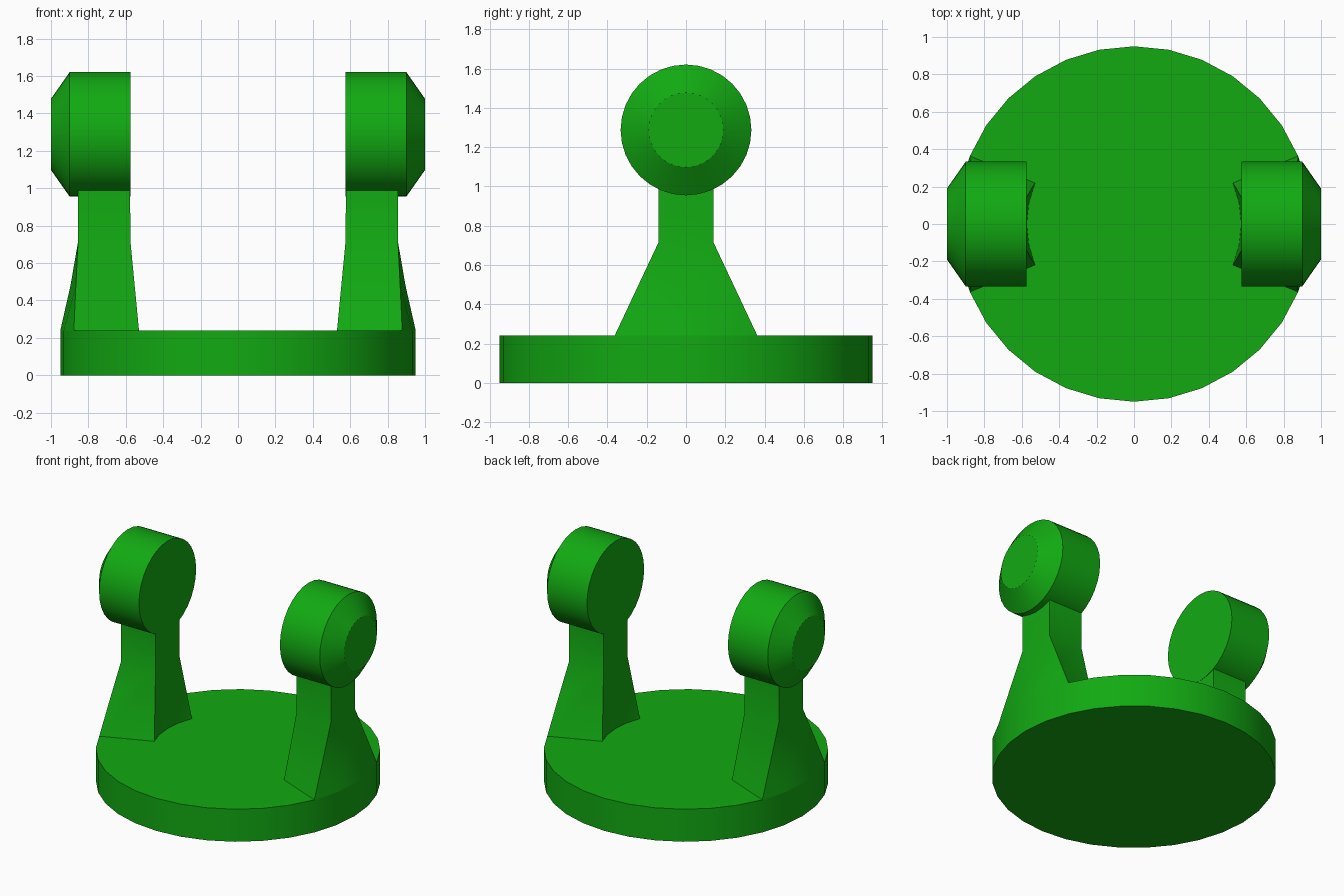
import bpy, bmesh
from math import sin, cos, pi, radians

if "Cube" in bpy.data.objects:
    bpy.data.objects.remove(bpy.data.objects["Cube"])

green = bpy.data.materials.new("green")
green.diffuse_color = (0.006, 0.40, 0.006, 1)
green.use_nodes = True
green.node_tree.nodes["Principled BSDF"].inputs["Base Color"].default_value = green.diffuse_color


def finish(name, bm, mirror):
    bmesh.ops.recalc_face_normals(bm, faces=bm.faces)
    mesh = bpy.data.meshes.new(name)
    bm.to_mesh(mesh)
    bm.free()
    mesh.materials.append(green)
    ob = bpy.data.objects.new(name, mesh)
    bpy.context.collection.objects.link(ob)
    bpy.ops.object.select_all(action='DESELECT')
    ob.select_set(True)
    bpy.context.view_layer.objects.active = ob
    bpy.ops.object.shade_smooth_by_angle(angle=radians(30))
    if mirror:
        ob.modifiers.new("Mirror", 'MIRROR').use_mirror_merge = False
    return ob


def loft(name, rings, place, n=32, mirror=False):
    """Capped round body from (position, radius) rings."""
    bm = bmesh.new()
    rows = [[bm.verts.new(place(p, r * cos(2 * pi * i / n), r * sin(2 * pi * i / n)))
             for i in range(n)] for p, r in rings]
    for a, b in zip(rows, rows[1:]):
        for i in range(n):
            j = (i + 1) % n
            bm.faces.new((a[i], a[j], b[j], b[i]))
    bm.faces.new(rows[0])
    bm.faces.new(rows[-1])
    return finish(name, bm, mirror)


# round base plate
loft("base", [(0, 0.95), (0.24, 0.95)], lambda p, u, v: (u, v, p))

# pair of round, bevelled heads on the x axis
loft("head", [(0.575, 0.333), (0.90, 0.333), (1.0, 0.19)],
     lambda p, u, v: (p, u, 1.288 + v), mirror=True)

# pair of flared arms: feet follow the plate rim, necks are square
bm = bmesh.new()
new = bm.verts.new
angles = [radians(11.25 * k) for k in range(-2, 3)]
B = [new((0.95 * cos(a), 0.95 * sin(a), 0.24)) for a in angles]
I = [new((0.573 * cos(a), 0.573 * sin(a), 0.24)) for a in angles]
M = [new((x, y, 0.4775)) for x, y in ((0.867, -0.252), (0.896, 0), (0.867, 0.252))]
T, U, V, W = [[new((x, y, z)) for y in (-0.14, 0.14)] for x, z in
              ((0.855, 0.715), (0.575, 0.715), (0.855, 0.995), (0.577, 0.995))]
faces = [
    # outer flare
    (B[0], B[1], M[0]), (B[1], M[1], M[0]), (B[1], B[2], M[1]), (B[2], B[3], M[1]),
    (B[3], M[2], M[1]), (B[3], B[4], M[2]),
    (M[0], M[1], T[0]), (M[1], T[1], T[0]), (M[1], M[2], T[1]),
    # inner flare
    (I[0], I[1], U[0]), (I[1], I[2], U[0]), (I[2], U[1], U[0]),
    (I[2], I[3], U[1]), (I[3], I[4], U[1]),
    # neck and underside
    (T[0], T[1], V[1], V[0]), (U[0], U[1], W[1], W[0]), (V[0], V[1], W[1], W[0]),
    (*B, *reversed(I)),
]
for s, e, m in ((0, 0, 0), (1, 4, 2)):
    faces += [(I[e], B[e], M[m], T[s], U[s]), (T[s], U[s], W[s], V[s])]
for f in faces:
    bm.faces.new(f)
finish("arm", bm, True)
